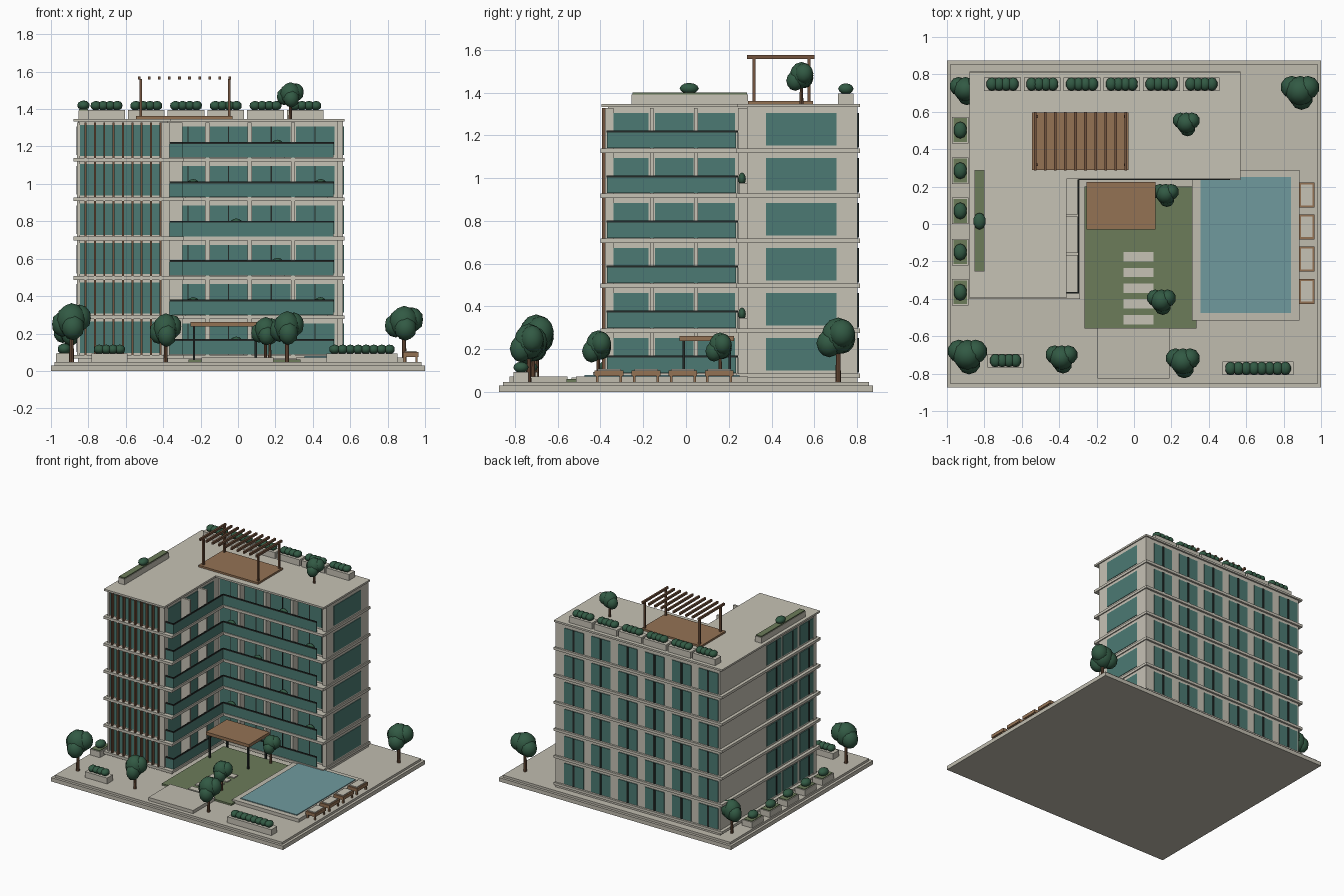
import bpy, bmesh, math, random
from mathutils import Matrix, Vector

if "Cube" in bpy.data.objects:
    bpy.data.objects.remove(bpy.data.objects["Cube"])

random.seed(4)


def srgb(r, g, b):
    f = lambda c: c / 12.92 if c <= 0.04045 else ((c + 0.055) / 1.055) ** 2.4
    return (f(r / 255), f(g / 255), f(b / 255), 1)


def material(name, *rgb):
    m = bpy.data.materials.new(name)
    m.diffuse_color = srgb(*rgb)
    m.use_nodes = True
    m.node_tree.nodes["Principled BSDF"].inputs["Base Color"].default_value = m.diffuse_color
    return m


CONCRETE = material("concrete", 198, 194, 181)
PAVING = material("paving", 192, 188, 175)
GLASS = material("teal glass", 76, 122, 115)
METAL = material("dark metal", 36, 42, 40)
WOOD = material("wood", 148, 114, 84)
FIN = material("brown timber", 116, 84, 62)
GRASS = material("grass", 108, 124, 90)
WATER = material("pool water", 112, 154, 158)
LEAF = material("foliage", 50, 90, 68)


def finish(name, bm, mat):
    me = bpy.data.meshes.new(name)
    bm.to_mesh(me)
    bm.free()
    me.materials.append(mat)
    ob = bpy.data.objects.new(name, me)
    bpy.context.collection.objects.link(ob)
    return ob


def boxes(name, mat, items):
    """One object from boxes given as x0, x1, y0, y1, z0, z1."""
    bm = bmesh.new()
    for x0, x1, y0, y1, z0, z1 in items:
        m = Matrix.Translation(((x0 + x1) / 2, (y0 + y1) / 2, (z0 + z1) / 2))
        bmesh.ops.create_cube(bm, size=1, matrix=m @ Matrix.Diagonal((x1 - x0, y1 - y0, z1 - z0, 1)))
    return finish(name, bm, mat)


def blobs(name, mat, items, sub=2):
    """One object from ellipsoids given as centre, radii."""
    bm = bmesh.new()
    for c, r in items:
        bmesh.ops.create_icosphere(bm, subdivisions=sub, radius=1,
                                   matrix=Matrix.Translation(c) @ Matrix.Diagonal((*r, 1)))
    for f in bm.faces:
        f.smooth = True
    return finish(name, bm, mat)


def l_shape(name, mat, x0, xi, x1, y0, yi, y1, spans):
    """Stacked L-shaped slabs, one for each z span."""
    bm = bmesh.new()
    for z0, z1 in spans:
        pts = [(x0, y0), (xi, y0), (xi, yi), (x1, yi), (x1, y1), (x0, y1)]
        face = bm.faces.new([bm.verts.new((x, y, z0)) for x, y in pts])
        ext = bmesh.ops.extrude_face_region(bm, geom=[face])["geom"]
        bmesh.ops.translate(bm, vec=(0, 0, z1 - z0), verts=[v for v in ext if isinstance(v, bmesh.types.BMVert)])
    bmesh.ops.recalc_face_normals(bm, faces=bm.faces)
    return finish(name, bm, mat)


STEP = 0.2105
F = [0.066 + STEP * k for k in range(6)]
ROOF = 1.348

# Ground
boxes("site_base", PAVING, [(-1, 1, -0.875, 0.875, 0, 0.03), (-0.98, 0.98, -0.855, 0.855, 0.03, 0.047)])
boxes("lawn", GRASS, [(-0.265, 0.335, -0.56, 0.2, 0.045, 0.06)])
boxes("entrance_walk", PAVING, [(-0.195, 0.19, -0.825, -0.555, 0.045, 0.072)])
boxes("stepping_stones", CONCRETE,
      [(-0.055, 0.105, -0.2 - 0.084 * i, -0.15 - 0.084 * i, 0.055, 0.068) for i in range(5)])
boxes("pool_deck", PAVING, [(0.31, 0.885, -0.515, 0.29, 0.045, 0.073)])
boxes("pool_water", WATER, [(0.355, 0.84, -0.475, 0.25, 0.06, 0.079)])

# Building body, floor slabs and roof
l_shape("building_walls", CONCRETE, -0.855, -0.375, 0.555, -0.365, 0.3, 0.8, [(0.045, 1.335)])
l_shape("floor_slabs", CONCRETE, -0.88, -0.29, 0.57, -0.4, 0.235, 0.815, [(f, f + 0.02) for f in F])
l_shape("roof_slab", CONCRETE, -0.88, -0.36, 0.57, -0.395, 0.24, 0.813, [(1.334, ROOF)])
boxes("east_end_wall", CONCRETE, [(0.53, 0.562, 0.285, 0.803, 0.045, 1.335)])

wing_y = [(-0.345, -0.175), (-0.145, 0.035), (0.055, 0.23)]
wing_x = [(-0.36, -0.176), (-0.15, 0.05), (0.075, 0.28), (0.31, 0.515)]
back_x = [0.404 - 0.232 * i for i in range(6)]
glass, mullion, fins, divider, rail, rail_glass, trough, shrubs = ([] for _ in range(8))
for k, f in enumerate(F):
    a, b = f + 0.035, f + 0.187
    # Windows on every side
    for y0, y1 in wing_y:
        glass += [(-0.38, -0.37, y0, y1, a, b), (-0.86, -0.85, y0, y1, a, b)]
        mullion.append((-0.864, -0.85, y0 + 0.055, y0 + 0.063, a, b))
    for x0, x1 in wing_x:
        glass.append((x0, x1, 0.295, 0.305, a, b))
        mullion.append(((x0 + x1) / 2 - 0.003, (x0 + x1) / 2 + 0.003, 0.292, 0.3, a, b))
    glass.append((-0.85, -0.415, -0.372, -0.36, f + 0.03, f + 0.197))
    glass.append((0.55, 0.566, 0.375, 0.705, a, b))
    for x in back_x:
        glass.append((x - 0.083, x + 0.083, 0.795, 0.805, a - 0.01, b))
        mullion.append((x - 0.008, x + 0.008, 0.795, 0.81, a - 0.01, b))
    # Timber fins on the front of the left wing
    fins += [(x - 0.005, x + 0.005, -0.394, -0.37, f + 0.018, f + STEP)
             for x in [-0.815 + 0.05 * i for i in range(9)]]
    # Balcony partitions
    top = f + STEP
    divider += [(-0.38, -0.298, y - 0.008, y + 0.008, f, top) for y in (-0.16, 0.045)]
    divider += [(x - 0.011, x + 0.011, 0.243, 0.305, f, top) for x in (-0.163, 0.062, 0.295)]
    divider += [(-0.41, -0.366, -0.38, -0.34, f, top), (-0.86, -0.845, -0.38, -0.34, f, top)]
    # Glass railings with dark handrails
    for x0, x1, y0, y1 in [(-0.3, -0.296, -0.37, 0.235), (-0.296, 0.51, 0.238, 0.242), (-0.366, -0.296, -0.37, -0.366)]:
        rail_glass.append((x0, x1, y0, y1, f + 0.022, f + 0.095))
        rail.append((x0 - 0.002, x1 + 0.002, y0 - 0.002, y1 + 0.002, f + 0.095, f + 0.105))
    # Balcony planting
    for x in ([-0.24, 0.44], [0.21], [-0.01])[(k + 2) % 3]:
        trough.append((x - 0.04, x + 0.04, 0.247, 0.285, f + 0.018, f + 0.07))
        shrubs.append(((x, 0.262, f + 0.088), (0.036, 0.018, 0.03)))
boxes("window_glass", GLASS, glass)
boxes("window_mullions", METAL, mullion)
boxes("timber_fins", FIN, fins)
boxes("balcony_partitions", CONCRETE, divider)
boxes("balcony_glass", GLASS, rail_glass)
boxes("balcony_handrails", METAL, rail)
boxes("balcony_planters", CONCRETE, trough)
blobs("balcony_shrubs", LEAF, shrubs)

# Garden pavilion
boxes("pavilion_canopy", WOOD, [(-0.255, 0.115, -0.03, 0.225, 0.238, 0.262)])
boxes("pavilion_posts", METAL, [(x - 0.006, x + 0.006, y - 0.006, y + 0.006, 0.05, 0.24)
                                for x in (-0.235, 0.095) for y in (-0.01, 0.205)])

# Roof deck and pergola
boxes("roof_deck", WOOD, [(-0.545, -0.03, 0.29, 0.595, ROOF, 1.362)])
boxes("pergola_posts", FIN, [(x - 0.007, x + 0.007, y - 0.007, y + 0.007, ROOF, 1.562)
                             for x in (-0.52, -0.047) for y in (0.317, 0.575)])
boxes("pergola_slats", FIN, [(x - 0.007, x + 0.007, 0.285, 0.6, 1.558, 1.575)
                             for x in [-0.528 + 0.0538 * i for i in range(10)]])

# Sun loungers
lounge_y = [0.155, -0.015, -0.187, -0.36]
boxes("lounger_frames", WOOD, [(0.882, 0.965, y - 0.067, y + 0.067, 0.075, 0.1) for y in lounge_y]
      + [(x - 0.006, x + 0.006, y + s - 0.006, y + s + 0.006, 0.045, 0.08)
         for y in lounge_y for s in (-0.055, 0.055) for x in (0.892, 0.955)])
boxes("lounger_cushions", CONCRETE, [(0.892, 0.955, y - 0.055, y + 0.055, 0.09, 0.106) for y in lounge_y])

# Planters with rows of round shrubs: x centre, y centre, half length, base z, count
rows = [(-0.703 + 0.2126 * i, 0.748, 0.098, ROOF, 4) for i in range(6)]
rows += [(-0.687, -0.73, 0.095, 0.045, 4), (0.663, -0.772, 0.19, 0.045, 8)]
pots, soil, bushes = [], [], []
for x, y, h, z, n in rows:
    pots.append((x - h, x + h, y - 0.036, y + 0.036, z, z + 0.048))
    for i in range(n):
        bx = x + (i - (n - 1) / 2) * (2 * h - 0.045) / n
        bushes.append(((bx, y, z + 0.07), (0.03, 0.036, 0.026)))
for y in (0.502, 0.285, 0.07, -0.15, -0.365):
    pots.append((-0.972, -0.886, y - 0.071, y + 0.071, 0.045, 0.092))
    soil.append((-0.965, -0.893, y - 0.064, y + 0.064, 0.08, 0.097))
    bushes.append(((-0.929, y, 0.118), (0.036, 0.045, 0.03)))
pots.append((-0.853, -0.8, -0.255, 0.29, ROOF, 1.392))
soil.append((-0.85, -0.803, -0.25, 0.285, 1.38, 1.4))
bushes.append(((-0.826, 0.015, 1.42), (0.034, 0.045, 0.026)))
boxes("planter_boxes", CONCRETE, pots)
boxes("planter_greenery", GRASS, soil)
blobs("planter_shrubs", LEAF, bushes)

# Trees: x, y, ground z, crown bottom, crown top, crown radius
trees = [(-0.89, -0.7, 0.045, 0.155, 0.365, 0.102), (-0.387, -0.715, 0.045, 0.12, 0.31, 0.083),
         (0.262, -0.735, 0.045, 0.13, 0.322, 0.088), (0.147, -0.41, 0.05, 0.13, 0.29, 0.075),
         (0.17, 0.16, 0.05, 0.135, 0.28, 0.068), (0.888, 0.712, 0.045, 0.153, 0.35, 0.1),
         (-0.9, 0.72, 0.045, 0.125, 0.31, 0.083), (0.28, 0.54, ROOF, 1.402, 1.545, 0.07)]
crowns, trunks = [], bmesh.new()
for x, y, z, lo, hi, r in trees:
    mid, hh = (lo + hi) / 2, (hi - lo) / 2
    bmesh.ops.create_cone(trunks, cap_ends=True, segments=8, radius1=r * 0.13, radius2=r * 0.09, depth=mid - z,
                          matrix=Matrix.Translation((x, y, (z + mid) / 2)))
    for dx, dy, dz, s in [(0, 0, 0.1, 0.8), (0.42, 0.18, 0.22, 0.62), (-0.45, 0.2, -0.08, 0.6), (0.08, -0.42, -0.25, 0.6)]:
        crowns.append(((x + dx * r, y + dy * r, mid + dz * hh), (s * r, s * r, s * hh * 1.1)))
finish("tree_trunks", trunks, FIN)
blobs("tree_crowns", LEAF, crowns)
